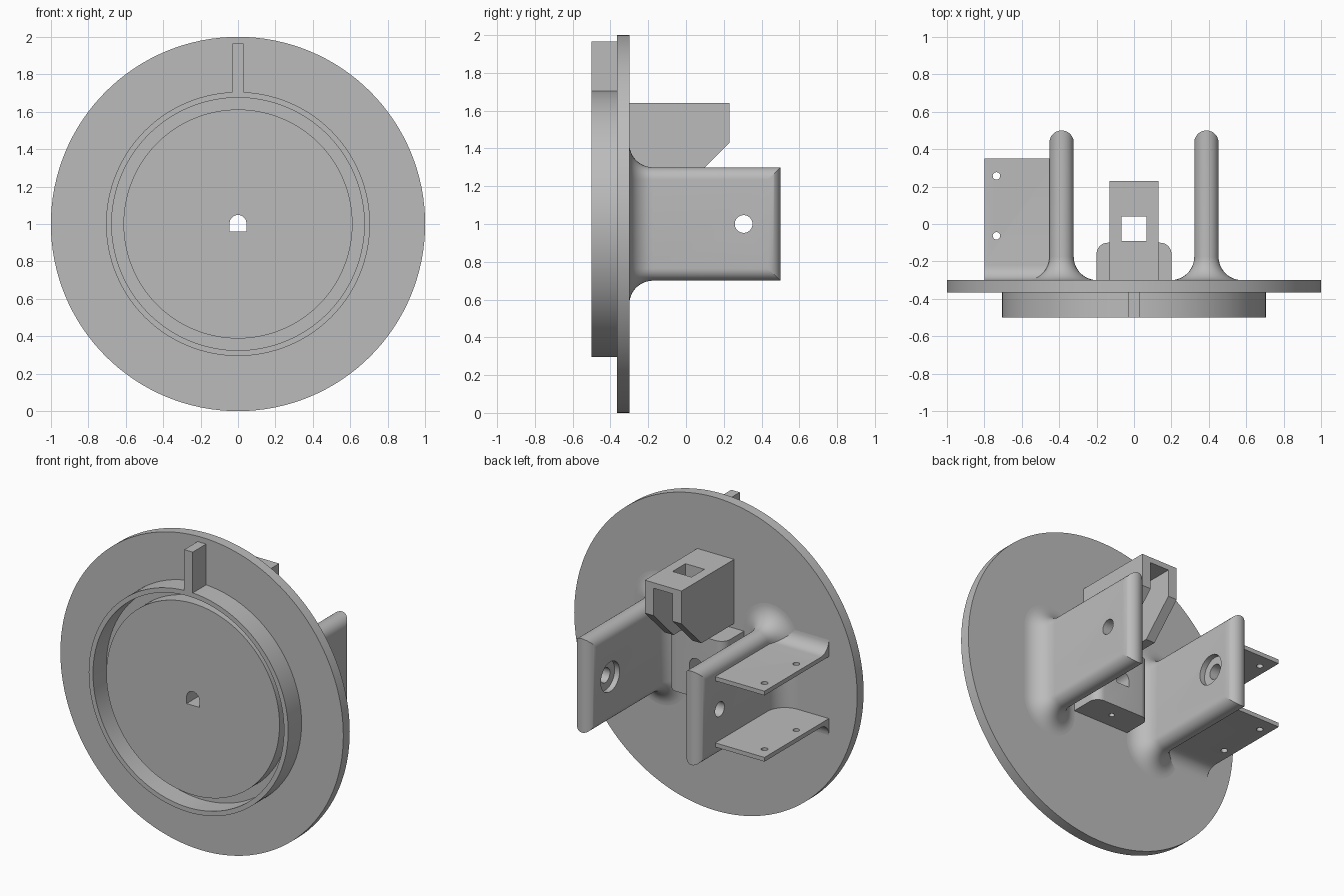
import bpy, bmesh
from math import sin, cos, pi, sqrt, radians
from mathutils import Vector

if "Cube" in bpy.data.objects:
    bpy.data.objects.remove(bpy.data.objects["Cube"])

grey = bpy.data.materials.new("plain grey")
grey.use_nodes = True
grey.diffuse_color = (0.5, 0.5, 0.5, 1)
grey.node_tree.nodes["Principled BSDF"].inputs["Base Color"].default_value = (0.5, 0.5, 0.5, 1)


def loft(name, loops):
    """Closed solid through a list of equal-length point loops."""
    bm = bmesh.new()
    rings = [[bm.verts.new(p) for p in loop] for loop in loops]
    n = len(rings[0])
    for a, b in zip(rings, rings[1:]):
        for i in range(n):
            j = (i + 1) % n
            bm.faces.new((a[i], a[j], b[j], b[i]))
    bm.faces.new(rings[0])
    bm.faces.new(rings[-1])
    bmesh.ops.recalc_face_normals(bm, faces=bm.faces)
    mesh = bpy.data.meshes.new(name)
    bm.to_mesh(mesh)
    bm.free()
    mesh.materials.append(grey)
    ob = bpy.data.objects.new(name, mesh)
    bpy.context.collection.objects.link(ob)
    return ob


def prism(name, pts, axis, lo, hi):
    """Extrude a 2D outline along an axis; outlines use the other two axes in order."""
    def place(p, t):
        q = list(p)
        q.insert("xyz".index(axis), t)
        return Vector(q)
    return loft(name, [[place(p, t) for p in pts] for t in (lo, hi)])


def circle(u, v, r, n=32):
    return [(u + r * cos(2 * pi * i / n), v + r * sin(2 * pi * i / n)) for i in range(n)]


def rect(u0, u1, v0, v1):
    return [(u0, v0), (u1, v0), (u1, v1), (u0, v1)]


def cut(ob, *cutters):
    for c in cutters:
        c.hide_render = True
        m = ob.modifiers.new("cut", 'BOOLEAN')
        m.operation, m.solver, m.object = 'DIFFERENCE', 'EXACT', c
        bpy.context.view_layer.objects.active = ob
        bpy.ops.object.modifier_apply(modifier=m.name)
        bpy.data.objects.remove(c)


def shaft_hole():
    arc = [(0.045 * cos(pi * i / 16), 1.003 + 0.045 * sin(pi * i / 16)) for i in range(17)]
    return prism("shaft_cutter", arc + [(-0.045, 0.96), (0.045, 0.96)], 'y', -1, 1)


parts = []
BACK = -0.30      # rear face of the disc
FACE = -0.365     # front face of the disc

# Disc with front rim, raised centre plate and pointer
disc = prism("main_disc", circle(0, 1, 1, 128), 'y', FACE, BACK)
cut(disc, shaft_hole())
rim = prism("front_rim", circle(0, 1, 0.705, 128), 'y', -0.5, FACE)
cut(rim, prism("rim_cutter", circle(0, 1, 0.675, 128), 'y', -1, 1))
plate = prism("centre_plate", circle(0, 1, 0.612, 128), 'y', -0.455, FACE)
cut(plate, shaft_hole())
pointer = prism("pointer_bar", rect(-0.03, 0.03, 1.70, 1.965), 'y', -0.5, FACE)
parts += [disc, rim, plate, pointer]

# Shaft boss with rounded rear corners and a set screw hole
R = 0.06
corner = [(0.2 - R + R * cos(pi / 2 * i / 8), -0.1 - R + R * sin(pi / 2 * i / 8)) for i in range(9)]
outline = [(0.2, BACK)] + corner + [(-x, y) for x, y in reversed(corner)] + [(-0.2, BACK)]
boss = prism("shaft_boss", outline, 'z', 0.8, 1.2)
cut(boss, shaft_hole(), prism("screw_cutter", circle(0, -0.2, 0.017, 16), 'z', 0.5, 1))
parts.append(boss)

# Hood with square well and open rear slot
side = [(BACK, 1.64), (0.23, 1.64), (0.23, 1.43), (0.03, 1.23), (BACK, 1.23)]
hood = prism("hood", side, 'x', -0.13, 0.13)
cut(hood, prism("well_cutter", rect(-0.067, 0.067, -0.09, 0.04), 'z', 1, 2),
    prism("slot_cutter", rect(-0.067, 0.067, 1, 1.605), 'y', 0.0, 0.5))
parts.append(hood)

# Side posts: rounded section, flared foot, rounded tip
W, HALF, FOOT, TIP = 0.065, 0.3, 0.125, 0.5


def section(cx, y, w, r):
    xs = [w * cos(pi * i / 16) for i in range(17)]
    top = [(x, HALF - W + sqrt(max(r * r - x * x, 0))) for x in xs]
    return [Vector((cx + x, y, 1 + z)) for x, z in top + [(-x, -z) for x, z in top]]


for sx, label in ((1, "left"), (-1, "right")):
    cx = 0.387 * sx
    loops = []
    for i in range(13):
        a = pi / 2 * i / 12
        d = FOOT * (1 - sin(a))
        loops.append(section(cx, BACK + FOOT * (1 - cos(a)), W + d, W + d))
    for i in range(12):
        a = pi / 2 * i / 11 * 0.99
        loops.append(section(cx, TIP - W + W * sin(a), W * cos(a), W))
    post = loft(label + "_post", loops)
    inner = cx - sx * W
    cut(post, prism("pin_cutter", circle(0.305, 1, 0.047), 'x', cx - 0.2, cx + 0.2),
        prism("recess_cutter", circle(0.305, 1, 0.095), 'x',
              min(inner - sx * 0.05, inner + sx * 0.035), max(inner - sx * 0.05, inner + sx * 0.035)))
    parts.append(post)

# Pair of drilled mounting flanges on the right post
F = 0.08
for sz, label in ((1, "upper"), (-1, "lower")):
    flare = [(BACK + F * (1 - cos(pi / 2 * i / 8)), 0.225 + F * (1 - sin(pi / 2 * i / 8))) for i in range(9)]
    shape = flare + [(0.35, 0.225), (0.35, 0.198), (BACK, 0.198)]
    flange = prism(label + "_flange", [(y, 1 + sz * z) for y, z in shape], 'x', -0.8, -0.40)
    cut(flange, *[prism("bolt_cutter", circle(-0.735, y, 0.02, 20), 'z', 0, 2) for y in (0.257, -0.063)])
    parts.append(flange)

# Smooth the curved faces and keep the edges crisp
bpy.ops.object.select_all(action='DESELECT')
for ob in parts:
    ob.select_set(True)
bpy.context.view_layer.objects.active = parts[0]
bpy.ops.object.shade_smooth_by_angle(angle=radians(30))
